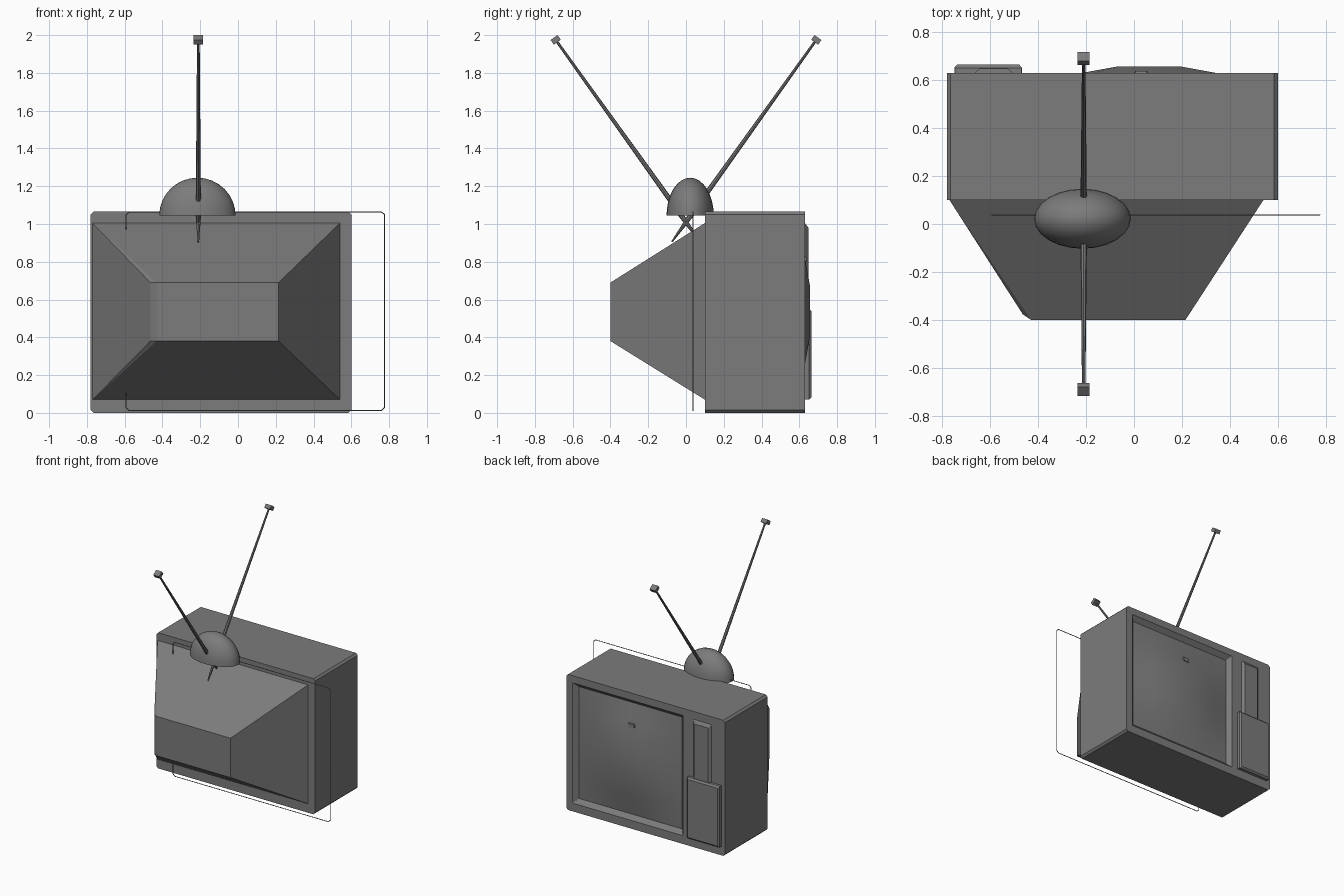
import bpy, bmesh, math
from mathutils import Vector, Matrix

if "Cube" in bpy.data.objects:
    bpy.data.objects.remove(bpy.data.objects["Cube"])

# Dark grey used on every part
dark = bpy.data.materials.new("dark_grey")
dark.diffuse_color = (0.2, 0.2, 0.2, 1)
dark.use_nodes = True
dark.node_tree.nodes["Principled BSDF"].inputs["Base Color"].default_value = dark.diffuse_color


def finish(name, bm, smooth=False):
    bmesh.ops.recalc_face_normals(bm, faces=bm.faces)
    me = bpy.data.meshes.new(name)
    bm.to_mesh(me)
    bm.free()
    me.materials.append(dark)
    ob = bpy.data.objects.new(name, me)
    bpy.context.collection.objects.link(ob)
    if smooth:
        bpy.ops.object.select_all(action='DESELECT')
        ob.select_set(True)
        bpy.context.view_layer.objects.active = ob
        bpy.ops.object.shade_smooth_by_angle(angle=math.radians(40))
    return ob


def loft(name, rings, cap_start=False, cap_end=False):
    """Skin chamfered rectangles given as (y, x0, x1, z0, z1, chamfer)."""
    bm = bmesh.new()
    loops = []
    for y, x0, x1, z0, z1, c in rings:
        pts = [(x0 + c, z0), (x1 - c, z0), (x1, z0 + c), (x1, z1 - c),
               (x1 - c, z1), (x0 + c, z1), (x0, z1 - c), (x0, z0 + c)]
        loops.append([bm.verts.new((x, y, z)) for x, z in pts])
    for a, b in zip(loops, loops[1:]):
        for i in range(8):
            j = (i + 1) % 8
            bm.faces.new((a[i], a[j], b[j], b[i]))
    if cap_start:
        bm.faces.new(loops[0])
    if cap_end:
        bm.faces.new(loops[-1])
    return finish(name, bm)


# Cabinet: back rim, sides, front frame and sloped screen recess
loft("cabinet", [
    (0.10, -0.77, 0.54, 0.07, 1.005, 0.002),
    (0.10, -0.78, 0.60, 0.0, 1.066, 0.015),
    (0.63, -0.78, 0.60, 0.0, 1.066, 0.015),
    (0.63, -0.415, 0.545, 0.065, 1.01, 0.002),
    (0.598, -0.385, 0.51, 0.098, 0.977, 0.002),
])

# Tapered tube housing at the rear, one vertical edge blunted
bm = bmesh.new()
for z0, z1 in ((0.38, 0.07), (0.69, 1.005)):
    for co in ((-0.43, -0.40, z0), (0.215, -0.40, z0), (-0.464, -0.377, z0),
               (0.54, 0.10, z1), (-0.77, 0.10, z1)):
        bm.verts.new(co)
bmesh.ops.convex_hull(bm, input=bm.verts)
bmesh.ops.dissolve_limit(bm, angle_limit=math.radians(1), verts=bm.verts, edges=bm.edges)
finish("tube_housing", bm)

# Bulging screen
bm = bmesh.new()
steps = [-1, -0.65, -0.3, 0, 0.3, 0.65, 1]
bulge = lambda u: min(1, (1 - abs(u)) / 0.68)
grid = [[bm.verts.new((0.0625 + 0.4475 * u, 0.598 + 0.059 * bulge(u) * bulge(v),
                       0.5375 + 0.4395 * v)) for u in steps] for v in steps]
for r0, r1 in zip(grid, grid[1:]):
    for i in range(len(steps) - 1):
        bm.faces.new((r0[i + 1], r0[i], r1[i], r1[i + 1]))
screen = finish("screen", bm, True)

# Small tab on the screen
loft("screen_tab", [
    (0.62, 0.0, 0.06, 0.795, 0.83, 0.004),
    (0.638, 0.004, 0.056, 0.799, 0.826, 0.004),
], cap_end=True)

# Control panels beside the screen
loft("upper_control_panel", [
    (0.63, -0.665, -0.505, 0.55, 1.005, 0.002),
    (0.648, -0.645, -0.525, 0.55, 0.98, 0.002),
], cap_end=True)
loft("lower_control_panel", [
    (0.63, -0.75, -0.467, 0.07, 0.55, 0.002),
    (0.652, -0.75, -0.467, 0.07, 0.55, 0.002),
    (0.665, -0.738, -0.479, 0.082, 0.538, 0.002),
], cap_end=True)

# Half-ellipsoid aerial base
bm = bmesh.new()
bmesh.ops.create_uvsphere(bm, u_segments=24, v_segments=16, radius=1)
bmesh.ops.bisect_plane(bm, geom=bm.verts[:] + bm.edges[:] + bm.faces[:],
                       plane_co=(0, 0, 0), plane_no=(0, 0, 1),
                       dist=1e-4, clear_inner=True)
bmesh.ops.holes_fill(bm, edges=[e for e in bm.edges if e.is_boundary], sides=0)
bmesh.ops.transform(bm, verts=bm.verts, matrix=Matrix.Translation((-0.215, 0.022, 1.045))
                    @ Matrix.Diagonal((0.202, 0.125, 0.2, 1)))
finish("aerial_base", bm, True)

# Crossed aerial rods, pointed at the lower end, with square tips
for side, label in ((1, "rear"), (-1, "front")):
    a = Vector((-0.21, -0.075 * side, 0.905))
    b = Vector((-0.21, 0.69 * side, 1.975))
    rot = (b - a).to_track_quat('Z', 'X').to_matrix().to_4x4()
    bm = bmesh.new()
    for t0, t1, r0, r1 in ((0, 0.13, 0.004, 0.014), (0.13, 1, 0.014, 0.007)):
        p, q = a.lerp(b, t0), a.lerp(b, t1)
        bmesh.ops.create_cone(bm, cap_ends=False, segments=8, radius1=r0, radius2=r1,
                              depth=(q - p).length,
                              matrix=Matrix.Translation((p + q) / 2) @ rot)
    bmesh.ops.remove_doubles(bm, verts=bm.verts, dist=0.0005)
    bmesh.ops.holes_fill(bm, edges=[e for e in bm.edges if e.is_boundary], sides=0)
    finish("aerial_rod_" + label, bm, True)
    tilt = Matrix.Rotation(-math.atan2(b.y - a.y, b.z - a.z), 4, 'X')
    bm = bmesh.new()
    bmesh.ops.create_cube(bm, size=1, matrix=Matrix.Translation(b) @ tilt
                          @ Matrix.Diagonal((0.05, 0.045, 0.03, 1)))
    finish("aerial_tip_" + label, bm)

# Thin wire loop around the housing, open on one side
path = [(-0.592, 0.97), (-0.592, 1.05), (-0.576, 1.064), (0.76, 1.064), (0.775, 1.05),
        (0.775, 0.027), (0.76, 0.012), (-0.576, 0.012), (-0.592, 0.027), (-0.592, 0.105)]
cu = bpy.data.curves.new("wire_loop", 'CURVE')
cu.dimensions = '3D'
cu.bevel_depth = 0.003
cu.bevel_resolution = 1
cu.use_fill_caps = True
cu.materials.append(dark)
sp = cu.splines.new('POLY')
sp.points.add(len(path) - 1)
for p, (x, z) in zip(sp.points, path):
    p.co = (x, 0.038, z, 1)
bpy.context.collection.objects.link(bpy.data.objects.new("wire_loop", cu))
